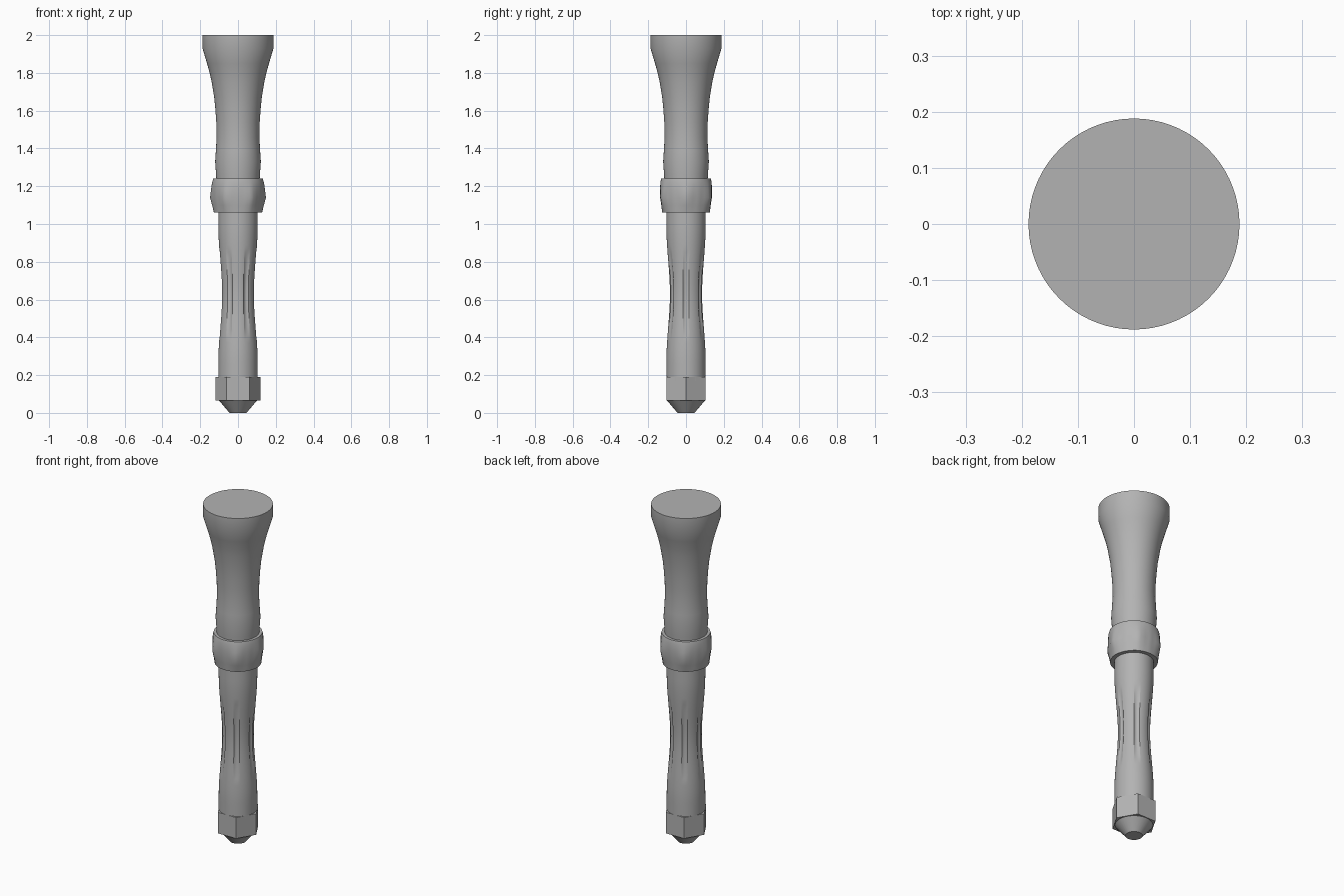
import bpy, bmesh, math

cube = bpy.data.objects.get("Cube")
if cube:
    bpy.data.objects.remove(cube)

GREY = (0.45, 0.45, 0.45, 1)
mat = bpy.data.materials.new("plain grey")
mat.use_nodes = True
mat.diffuse_color = GREY
mat.node_tree.nodes["Principled BSDF"].inputs["Base Color"].default_value = GREY


def lathe(name, profile, sides, shape=None, sharp=30):
    """Revolve (radius, z) pairs; shape(radius, z, angle) may carve the wall."""
    bm = bmesh.new()
    rings = []
    for r, z in profile:
        ring = []
        for i in range(sides):
            a = math.tau * i / sides
            rad = shape(r, z, a) if shape else r
            ring.append(bm.verts.new((rad * math.cos(a), rad * math.sin(a), z)))
        rings.append(ring)
    for low, high in zip(rings, rings[1:]):
        for i in range(sides):
            j = (i + 1) % sides
            bm.faces.new((low[i], low[j], high[j], high[i]))
    bm.faces.new(rings[0][::-1])
    bm.faces.new(rings[-1])
    mesh = bpy.data.meshes.new(name)
    bm.to_mesh(mesh)
    bm.free()
    mesh.materials.append(mat)
    obj = bpy.data.objects.new(name, mesh)
    bpy.context.collection.objects.link(obj)
    bpy.ops.object.select_all(action="DESELECT")
    obj.select_set(True)
    bpy.context.view_layer.objects.active = obj
    bpy.ops.object.shade_smooth_by_angle(angle=math.radians(sharp))
    return obj


def sixth_offset(a):
    """Degrees from the nearest multiple of sixty."""
    return (math.degrees(a) + 30) % 60 - 30


# Shaft: waisted, with six scooped flutes
def fluted(r, z, a):
    across = max(0, 1 - (sixth_offset(a) / 10) ** 2)
    along = max(0, 1 - ((z - 0.63) / 0.23) ** 2) ** 0.5
    return r - 0.007 * across * along


def waist(z):
    t = min(1, abs(z - 0.63) / 0.36)
    return 0.085 + 0.019 * t * t * (3 - 2 * t)


shaft_levels = [0.17 + 0.9 * i / 45 for i in range(46)]
lathe("fluted_shaft", [(waist(z), z) for z in shaft_levels], 144, fluted, 20)


# Collar: round band with six soft corner bulges
def bulged(r, z, a):
    corner = max(0, 1 - abs(sixth_offset(a)) / 20)
    height = max(0, 1 - abs(z - 1.14) / 0.09)
    return r + 0.011 * corner * height


lathe("collar", [(0.126, 1.06), (0.131, 1.10), (0.137, 1.14), (0.137, 1.18),
                 (0.136, 1.22), (0.131, 1.24)], 72, bulged)

# Flared upper grip with a flat end
lathe("upper_grip", [(0.114, 1.22), (0.116, 1.26), (0.121, 1.33), (0.117, 1.39),
                     (0.113, 1.46), (0.115, 1.54), (0.12, 1.61), (0.126, 1.67),
                     (0.139, 1.75), (0.15, 1.80), (0.164, 1.85), (0.188, 1.93),
                     (0.188, 2.0)], 72)

# Hexagonal nut and pointed end
lathe("hex_nut", [(0.12, 0.065), (0.12, 0.19)], 6)
lathe("end_tip", [(0.045, 0), (0.1, 0.065)], 32)
